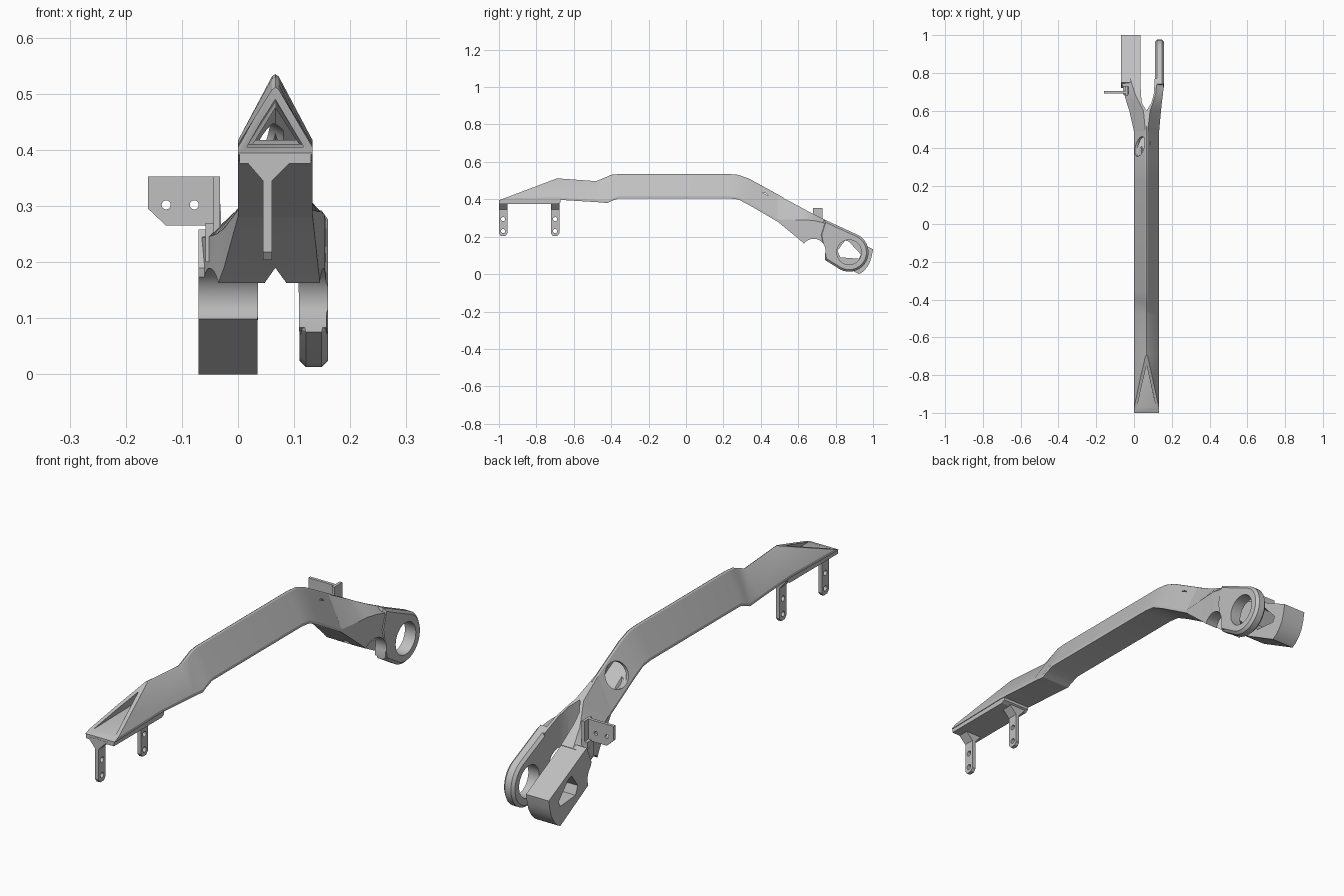
import bpy, bmesh, math
from mathutils import Vector

if "Cube" in bpy.data.objects:
    bpy.data.objects.remove(bpy.data.objects["Cube"], do_unlink=True)

steel = bpy.data.materials.new("steel_grey")
steel.use_nodes = True
GREY = (0.53, 0.53, 0.53, 1)
steel.diffuse_color = GREY
steel.node_tree.nodes["Principled BSDF"].inputs["Base Color"].default_value = GREY
MID = 0.0665  # centre line of the beam


def loft(name, rings, chamfer=0):
    """Solid skinned through matching rings of points."""
    bm = bmesh.new()
    vs = [[bm.verts.new(p) for p in r] for r in rings]
    n = len(vs[0])
    for a, b in zip(vs, vs[1:]):
        for i in range(n):
            j = (i + 1) % n
            bm.faces.new((a[i], a[j], b[j], b[i]))
    caps = [bm.faces.new(vs[0]), bm.faces.new(vs[-1])]
    bmesh.ops.recalc_face_normals(bm, faces=bm.faces)
    if chamfer:
        edges = [e for f in caps for e in f.edges]
        bmesh.ops.bevel(bm, geom=edges, offset=chamfer, segments=1, affect='EDGES')
    mesh = bpy.data.meshes.new(name)
    bm.to_mesh(mesh)
    bm.free()
    mesh.materials.append(steel)
    ob = bpy.data.objects.new(name, mesh)
    bpy.context.collection.objects.link(ob)
    return ob


def prism_x(name, pts, lo, hi, chamfer=0):
    return loft(name, [[(x, y, z) for y, z in pts] for x in (lo, hi)], chamfer)


def prism_y(name, pts, lo, hi):
    return loft(name, [[(x, y, z) for x, z in pts] for y in (lo, hi)])


def circle(a, b, r, n=32):
    return [(a + r * math.cos(t * math.tau / n), b + r * math.sin(t * math.tau / n))
            for t in range(n)]


def activate(ob):
    bpy.ops.object.select_all(action='DESELECT')
    ob.select_set(True)
    bpy.context.view_layer.objects.active = ob


def cut(ob, cutter):
    """Subtract the cutter, then discard it."""
    m = ob.modifiers.new("cut", 'BOOLEAN')
    m.operation, m.solver, m.object = 'DIFFERENCE', 'EXACT', cutter
    activate(ob)
    bpy.ops.object.modifier_apply(modifier="cut")
    bpy.data.objects.remove(cutter, do_unlink=True)


# Hollow triangular beam: (y, bottom, top) along its length
stations = [(-1, .392, .512), (-.69, .398, .512), (-.48, .385, .497), (-.42, .38, .522),
            (-.40, .39, .531), (-.36, .405, .535), (.23, .405, .535), (.28, .399, .531),
            (.34, .368, .509), (.52, .263, .41)]


def outer(y, b, t):
    pts = [(0, b), (.133, b), (.133, b + .012), (MID + .006, t - .004), (MID, t),
           (MID - .006, t - .004), (0, b + .012)]
    return [(x, y, z) for x, z in pts]


def inner(y, b, t):
    return [(.016, y, b + .013), (.117, y, b + .013), (MID, y, t - .022)]


beam = loft("beam", [outer(*s) for s in stations])
cut(beam, loft("hollow", [inner(-1.05, .391, .512)] + [inner(*s) for s in stations[1:-1]]
               + [inner(.49, .28, .426)]))
cut(beam, prism_x("nose_slope", [(-1.1, .357), (-.6, .546), (-.6, .7), (-1.1, .7)], -.1, .3))

# Round opening in the slanted side
axis = Vector((-.9, .2, .42)).normalized()
rot = axis.to_track_quat('Z', 'Y')
hub = Vector((.033, .41, .402))
cut(beam, loft("side_hole", [[hub + rot @ Vector((a, b, d)) for a, b in circle(0, 0, .054)]
                             for d in (-.035, .08)]))


# Fork roots: (y, inner x, outer x, bottom, top outer, top inner)
def fork_root(name, rows):
    return loft(name, [[(xi, y, b), (xo, y, b), (xo, y, to), (xt, y, t), (xi, y, t)]
                       for y, xi, xo, b, to, xt, t in rows])


right_root = fork_root("left_fork_root", [
    (.49, MID, .133, .281, .293, .0725, .423), (.60, MID, .143, .19, .29, .085, .365),
    (.64, .092, .147, .155, .29, .10, .343), (.69, .105, .154, .11, .285, .115, .317),
    (.77, .11, .159, .07, .265, .122, .278)])
left_root = fork_root("right_fork_root", [
    (.49, MID, 0, .281, .293, .0605, .423), (.60, MID, -.025, .19, .26, .05, .365),
    (.64, .042, -.038, .155, .25, .03, .333), (.69, .036, -.053, .125, .245, .005, .30),
    (.77, .035, -.07, .09, .245, -.02, .25)])

# Eye arm: straight shank blended into a round eye
eye = (.872, .117)
arc = [(eye[0] + .104 * math.cos(math.radians(a)), eye[1] + .104 * math.sin(math.radians(a)))
       for a in range(-116, 65, 10)]
eye_arm = prism_x("left_eye_arm", arc + [(.74, .292), (.715, .21), (.742, .076)],
                  .11, .16, .011)
cut(eye_arm, prism_x("eye_bore", circle(*eye, .066, 48), 0, .3))

# Block arm with an arched end and a window
block = prism_x("right_block_arm", [
    (.74, .10), (.925, 0), (.945, .012), (.966, .034), (.983, .062), (.993, .095), (1, .133),
    (.75, .258), (.72, .19)], -.07, .035)
cut(block, prism_x("window", [(.81, .125), (.825, .09), (.925, .082), (.935, .105),
                              (.87, .175), (.85, .18)], -.2, .2))

# Round saddle under both fork arms
for part in (right_root, left_root, eye_arm, block):
    cut(part, prism_x("saddle", circle(.682, .125, .064, 40), -.2, .3))
    cut(part, prism_x("saddle_mouth", [(.63, .15), (.56, -.05), (.74, -.05), (.743, .11)],
                      -.2, .3))

# Side bracket: drilled plate, flange and lower web
plate = prism_y("bracket_plate", [(-.16, .353), (-.035, .353), (-.03, .28), (-.03, .265),
                                  (-.128, .265), (-.16, .295)], .69, .703)
for x in (-.128, -.078):
    cut(plate, prism_y("bolt_hole", circle(x, .302, .008, 20), .6, .8))
flange = prism_x("bracket_flange", [(.678, .353), (.73, .353), (.73, .25), (.678, .25)],
                 -.044, -.032)
web = prism_y("bracket_web", [(-.058, .27), (-.03, .27), (-.03, .2), (-.058, .2)], .685, .73)

# Nose base plate with two drilled hanger tabs
base = prism_x("nose_base", [(-1, .394), (-.67, .40), (-.67, .385), (-.685, .376), (-1, .376)],
               .003, .13)
tabs = []
for y in (-.978, -.70):
    h = .023
    tab = prism_x("hanger_tab", [(y - h, .39), (y - h, .218), (y - .012, .204),
                                 (y + .012, .204), (y + h, .218), (y + h, .39)], .0445, .0605)
    for z in (.294, .23):
        cut(tab, prism_x("tab_hole", circle(y, z, .011, 20), 0, .12))
    flare = prism_y("hanger_flare", [(.01, .385), (.0445, .345), (.0605, .345), (.10, .385)],
                    y - h, y + h)
    tabs += [tab, flare]

# Soft shading on the curved surfaces only
for ob in [beam, right_root, left_root, eye_arm, block, plate, flange, web, base] + tabs:
    activate(ob)
    bpy.ops.object.shade_smooth_by_angle(angle=math.radians(25))
